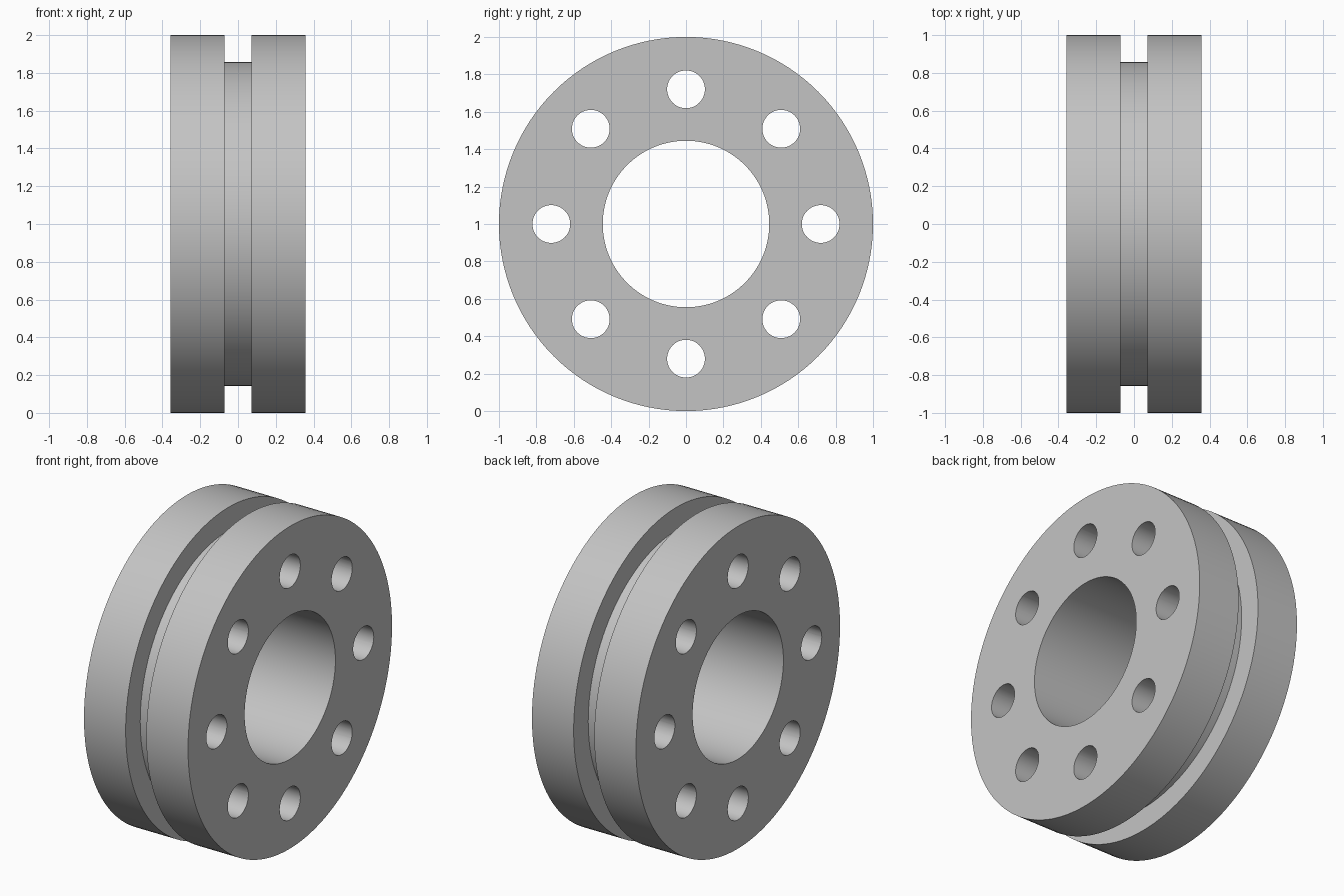
import bpy, bmesh
from math import cos, sin, pi, radians
from mathutils import Matrix, Vector

cube = bpy.data.objects.get("Cube")
if cube:
    bpy.data.objects.remove(cube, do_unlink=True)

HALF_WIDTH, GROOVE_HALF = 0.357, 0.071
OUTER, GROOVE, BORE = 1.0, 0.857, 0.445
HOLE, HOLE_CIRCLE, HOLES = 0.101, 0.72, 8
SEGMENTS = 128
CENTRE = Vector((0, 0, 1))

grey = bpy.data.materials.new("plain grey")
grey.use_nodes = True
colour = (0.55, 0.55, 0.55, 1)
grey.diffuse_color = colour
grey.node_tree.nodes["Principled BSDF"].inputs["Base Color"].default_value = colour


def make_object(name, bm):
    bmesh.ops.recalc_face_normals(bm, faces=bm.faces)
    mesh = bpy.data.meshes.new(name)
    bm.to_mesh(mesh)
    bm.free()
    mesh.materials.append(grey)
    obj = bpy.data.objects.new(name, mesh)
    bpy.context.collection.objects.link(obj)
    return obj


# Grooved ring: cross-section (x, radius) revolved around the x axis
half = [(HALF_WIDTH, BORE), (HALF_WIDTH, OUTER), (GROOVE_HALF, OUTER), (GROOVE_HALF, GROOVE)]
profile = half + [(-x, r) for x, r in reversed(half)]
bm = bmesh.new()
rings = []
for i in range(SEGMENTS):
    a = 2 * pi * i / SEGMENTS
    rings.append([bm.verts.new(CENTRE + Vector((x, r * cos(a), r * sin(a)))) for x, r in profile])
for i, ring in enumerate(rings):
    following = rings[(i + 1) % SEGMENTS]
    for j in range(len(profile)):
        k = (j + 1) % len(profile)
        bm.faces.new((ring[j], ring[k], following[k], following[j]))
body = make_object("grooved_ring", bm)

# Bolt hole cutters, evenly spaced on a circle
bm = bmesh.new()
for i in range(HOLES):
    a = 2 * pi * i / HOLES
    place = Matrix.Translation(CENTRE + HOLE_CIRCLE * Vector((0, cos(a), sin(a))))
    bmesh.ops.create_cone(bm, cap_ends=True, segments=48, radius1=HOLE, radius2=HOLE,
                          depth=1, matrix=place @ Matrix.Rotation(pi / 2, 4, "Y"))
cutter = make_object("bolt_hole_cutter", bm)

# Cut the holes, then remove the cutter
cut = body.modifiers.new("bolt_holes", "BOOLEAN")
cut.operation = "DIFFERENCE"
cut.solver = "EXACT"
cut.object = cutter
for obj in bpy.context.selected_objects:
    obj.select_set(False)
body.select_set(True)
bpy.context.view_layer.objects.active = body
bpy.ops.object.modifier_apply(modifier=cut.name)
bpy.data.objects.remove(cutter, do_unlink=True)

# Smooth curved walls, sharp rims
bpy.ops.object.shade_smooth_by_angle(angle=radians(30))
